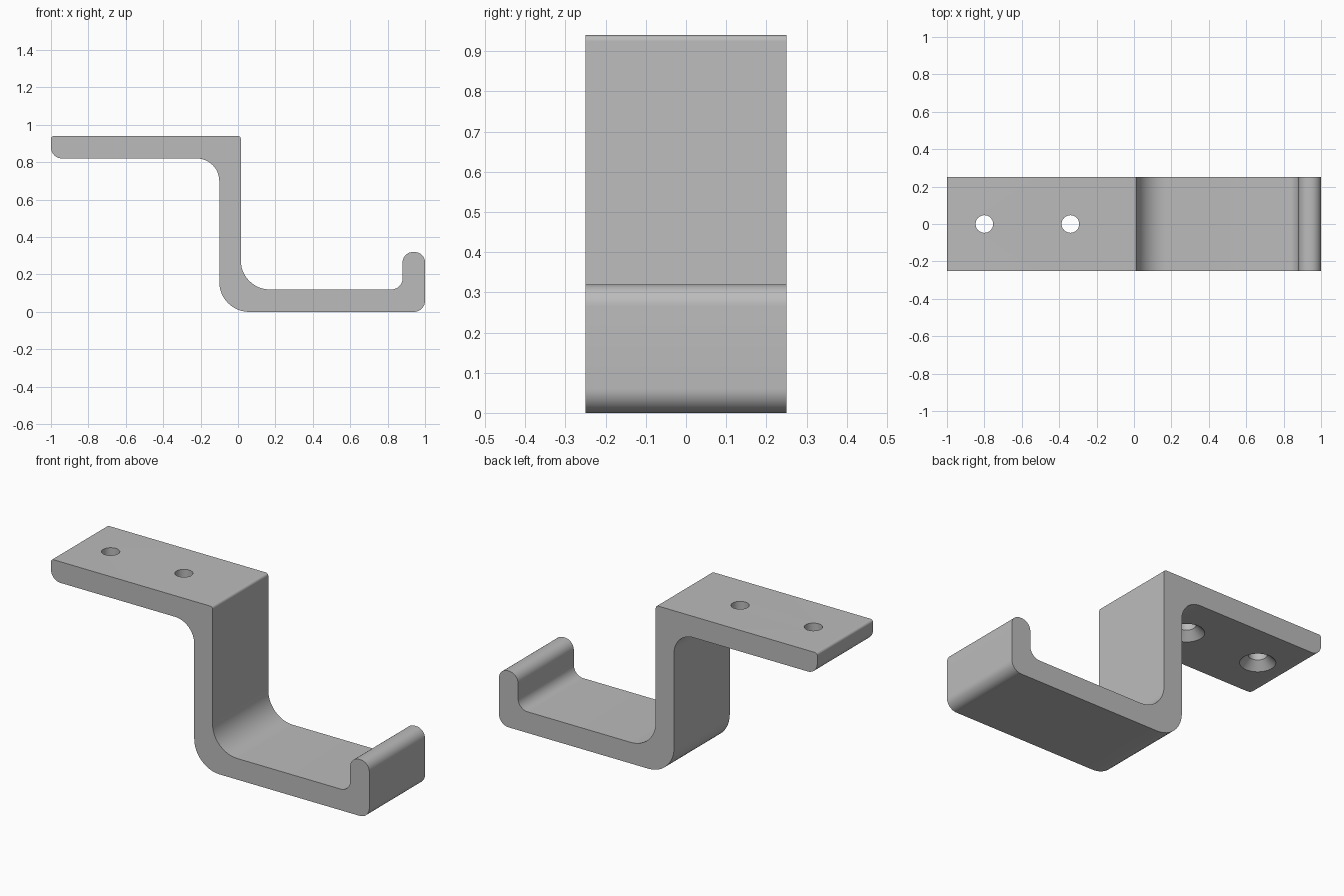
import bpy, bmesh, math
from mathutils import Vector

if "Cube" in bpy.data.objects:
    bpy.data.objects.remove(bpy.data.objects["Cube"])

HALF_WIDTH = 0.25

# Side profile corners: x, z, fillet radius
CORNERS = [
    (-1.0, 0.94, 0.015), (-1.0, 0.82, 0.06), (-0.10, 0.82, 0.12),
    (-0.10, 0.0, 0.16), (1.0, 0.0, 0.06), (1.0, 0.32, 0.055),
    (0.88, 0.32, 0.055), (0.88, 0.12, 0.06), (0.015, 0.12, 0.155),
    (0.015, 0.94, 0.015),
]


def rounded(corners, steps=12):
    """Replace each right-angle corner with a circular arc."""
    pts = []
    for i, (x, z, r) in enumerate(corners):
        p = Vector((x, z))
        a = (Vector(corners[i - 1][:2]) - p).normalized()
        b = (Vector(corners[(i + 1) % len(corners)][:2]) - p).normalized()
        centre = p + (a + b) * r
        for k in range(steps + 1):
            t = math.pi / 2 * k / steps
            pts.append(centre - b * r * math.cos(t) - a * r * math.sin(t))
    return pts


def finish(name, bm):
    bmesh.ops.recalc_face_normals(bm, faces=bm.faces)
    mesh = bpy.data.meshes.new(name)
    bm.to_mesh(mesh)
    bm.free()
    obj = bpy.data.objects.new(name, mesh)
    bpy.context.collection.objects.link(obj)
    return obj


# Bracket body: profile extruded across the width
bm = bmesh.new()
face = bm.faces.new([bm.verts.new((p.x, -HALF_WIDTH, p.y)) for p in rounded(CORNERS)])
ext = bmesh.ops.extrude_face_region(bm, geom=[face])
bmesh.ops.translate(bm, vec=(0, 2 * HALF_WIDTH, 0),
                    verts=[g for g in ext["geom"] if isinstance(g, bmesh.types.BMVert)])
bracket = finish("hook_bracket", bm)

grey = bpy.data.materials.new("light grey")
grey.diffuse_color = (0.50, 0.50, 0.50, 1)
grey.use_nodes = True
grey.node_tree.nodes["Principled BSDF"].inputs["Base Color"].default_value = grey.diffuse_color
bracket.data.materials.append(grey)


# Countersunk screw holes, widening towards the underside
def screw_cutter(name, x, sides=48):
    bm = bmesh.new()
    rings = []
    for r, z in [(0.10, 0.81), (0.047, 0.863), (0.047, 1.0)]:
        rings.append([bm.verts.new((x + r * math.cos(2 * math.pi * k / sides),
                                    r * math.sin(2 * math.pi * k / sides), z))
                      for k in range(sides)])
    for low, high in zip(rings, rings[1:]):
        for k in range(sides):
            n = (k + 1) % sides
            bm.faces.new((low[k], low[n], high[n], high[k]))
    bm.faces.new(rings[0])
    bm.faces.new(rings[-1])
    return finish(name, bm)


cutters = [screw_cutter("screw_hole_cutter_1", -0.80),
           screw_cutter("screw_hole_cutter_2", -0.34)]
bpy.context.view_layer.objects.active = bracket
bracket.select_set(True)
for cutter in cutters:
    cutter.hide_render = True
    mod = bracket.modifiers.new("screw_hole", 'BOOLEAN')
    mod.object = cutter
    mod.solver = 'EXACT'
    bpy.ops.object.modifier_apply(modifier=mod.name)
    bpy.data.objects.remove(cutter, do_unlink=True)

# Smooth fillets and holes, crisp edges
bpy.ops.object.shade_smooth_by_angle(angle=math.radians(30))
